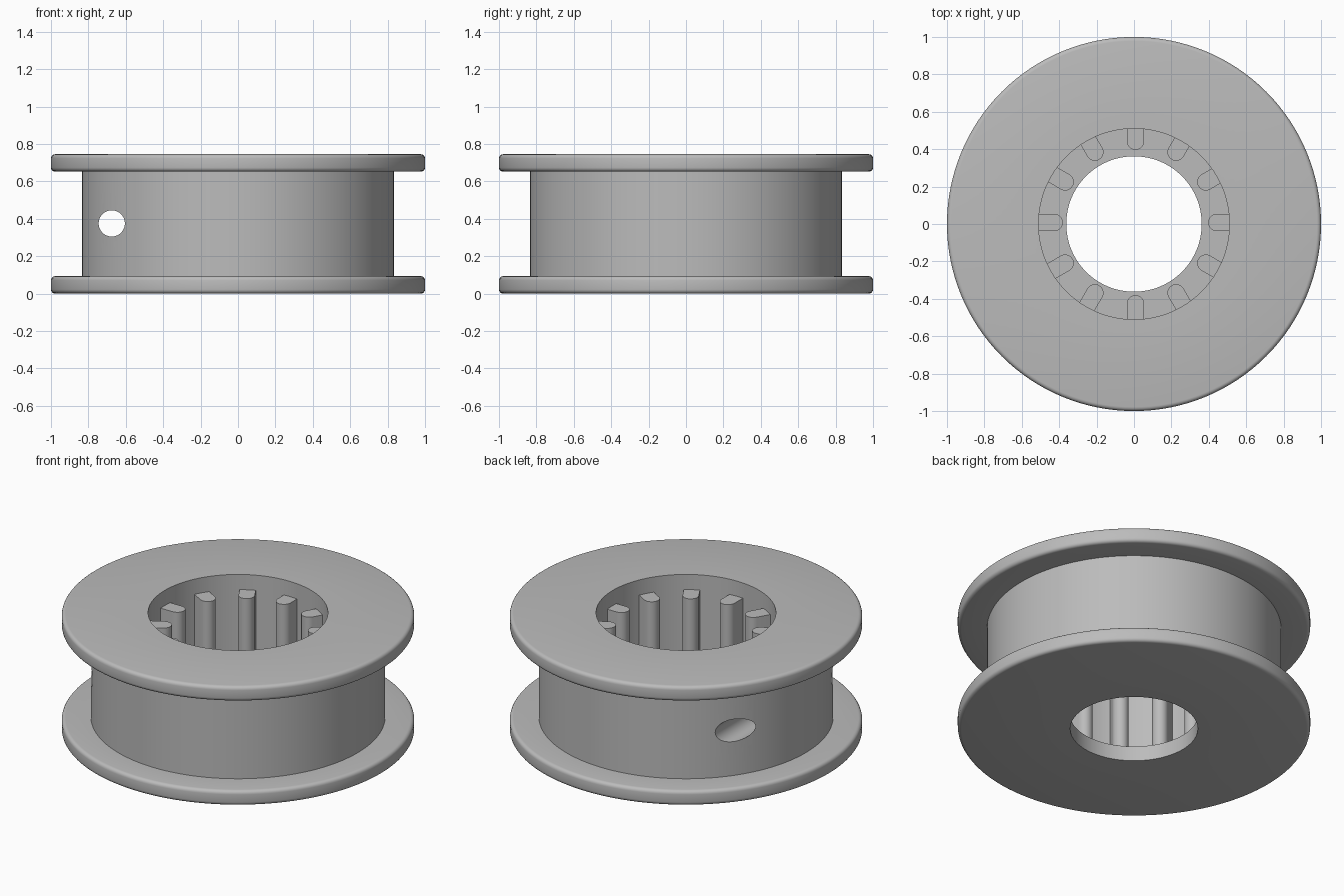
import bpy
import bmesh
from math import cos, sin, pi, radians
from mathutils import Matrix, Vector

cube = bpy.data.objects.get("Cube")
if cube:
    bpy.data.objects.remove(cube, do_unlink=True)

HEIGHT, FLANGE = 0.745, 0.093
CORE_R, BORE_R, HOLE_R = 0.835, 0.51, 0.362
FILLET = 0.022

grey = bpy.data.materials.new("plain grey")
grey.use_nodes = True
colour = (0.5, 0.5, 0.5, 1)
grey.diffuse_color = colour
grey.node_tree.nodes["Principled BSDF"].inputs["Base Color"].default_value = colour


def make_object(name, bm):
    bmesh.ops.recalc_face_normals(bm, faces=bm.faces)
    mesh = bpy.data.meshes.new(name)
    bm.to_mesh(mesh)
    bm.free()
    mesh.materials.append(grey)
    obj = bpy.data.objects.new(name, mesh)
    bpy.context.collection.objects.link(obj)
    return obj


def activate(obj):
    bpy.ops.object.select_all(action="DESELECT")
    obj.select_set(True)
    bpy.context.view_layer.objects.active = obj


def smooth(obj):
    activate(obj)
    bpy.ops.object.shade_smooth_by_angle(angle=radians(35))


def lathe(name, profile, steps=128):
    # Closed (radius, height) outline turned around z
    bm = bmesh.new()
    rings = [[bm.verts.new((r * cos(2 * pi * i / steps), r * sin(2 * pi * i / steps), z))
              for i in range(steps)] for r, z in profile]
    for a, b in zip(rings, rings[1:] + rings[:1]):
        for i in range(steps):
            j = (i + 1) % steps
            bm.faces.new((a[i], a[j], b[j], b[i]))
    return make_object(name, bm)


def rounded_rim(z_low, z_high):
    # Outer flange edge with a fillet on both corners
    points = []
    for z, start in ((z_low + FILLET, -90), (z_high - FILLET, 0)):
        for k in range(5):
            a = radians(start + 22.5 * k)
            points.append((1 - FILLET + FILLET * cos(a), z + FILLET * sin(a)))
    return points


# Spool body: two flanges, core drum, wide bore and a floor with a smaller hole
top_low = HEIGHT - FLANGE
profile = ([(HOLE_R, 0)] + rounded_rim(0, FLANGE)
           + [(CORE_R, FLANGE), (CORE_R, top_low)] + rounded_rim(top_low, HEIGHT)
           + [(BORE_R, HEIGHT), (BORE_R, FLANGE), (HOLE_R, FLANGE)])
body = lathe("spool_body", profile)

# Cord hole drilled front to back through one side of the drum
bm = bmesh.new()
bmesh.ops.create_cone(bm, cap_ends=True, segments=48, radius1=0.07, radius2=0.07, depth=2.4,
                      matrix=Matrix.Translation((-0.675, 0, 0.375)) @ Matrix.Rotation(pi / 2, 4, "X"))
cutter = make_object("cord_hole_cutter", bm)
cutter.hide_render = True
cut = body.modifiers.new("cord hole", "BOOLEAN")
cut.operation = "DIFFERENCE"
cut.solver = "EXACT"
cut.object = cutter
activate(body)
bpy.ops.object.modifier_apply(modifier=cut.name)
bpy.data.objects.remove(cutter, do_unlink=True)
smooth(body)

# Twelve round-nosed ribs standing on the floor around the bore
RIB_HALF, NOSE_R = 0.046, 0.434
outline = [(0.53, -RIB_HALF), (0.53, RIB_HALF)]
for k in range(13):
    a = pi / 2 + pi * k / 12
    outline.append((NOSE_R + RIB_HALF * cos(a), RIB_HALF * sin(a)))

bm = bmesh.new()
for n in range(12):
    place = Matrix.Translation((0.008, 0.008, 0)) @ Matrix.Rotation(n * pi / 6, 4, "Z")
    base = bm.faces.new([bm.verts.new(place @ Vector((x, y, FLANGE - 0.02))) for x, y in outline])
    lift = bmesh.ops.extrude_face_region(bm, geom=[base], use_keep_orig=True)
    top = [v for v in lift["geom"] if isinstance(v, bmesh.types.BMVert)]
    bmesh.ops.translate(bm, verts=top, vec=(0, 0, 0.65 - FLANGE + 0.02))
smooth(make_object("bore_ribs", bm))
